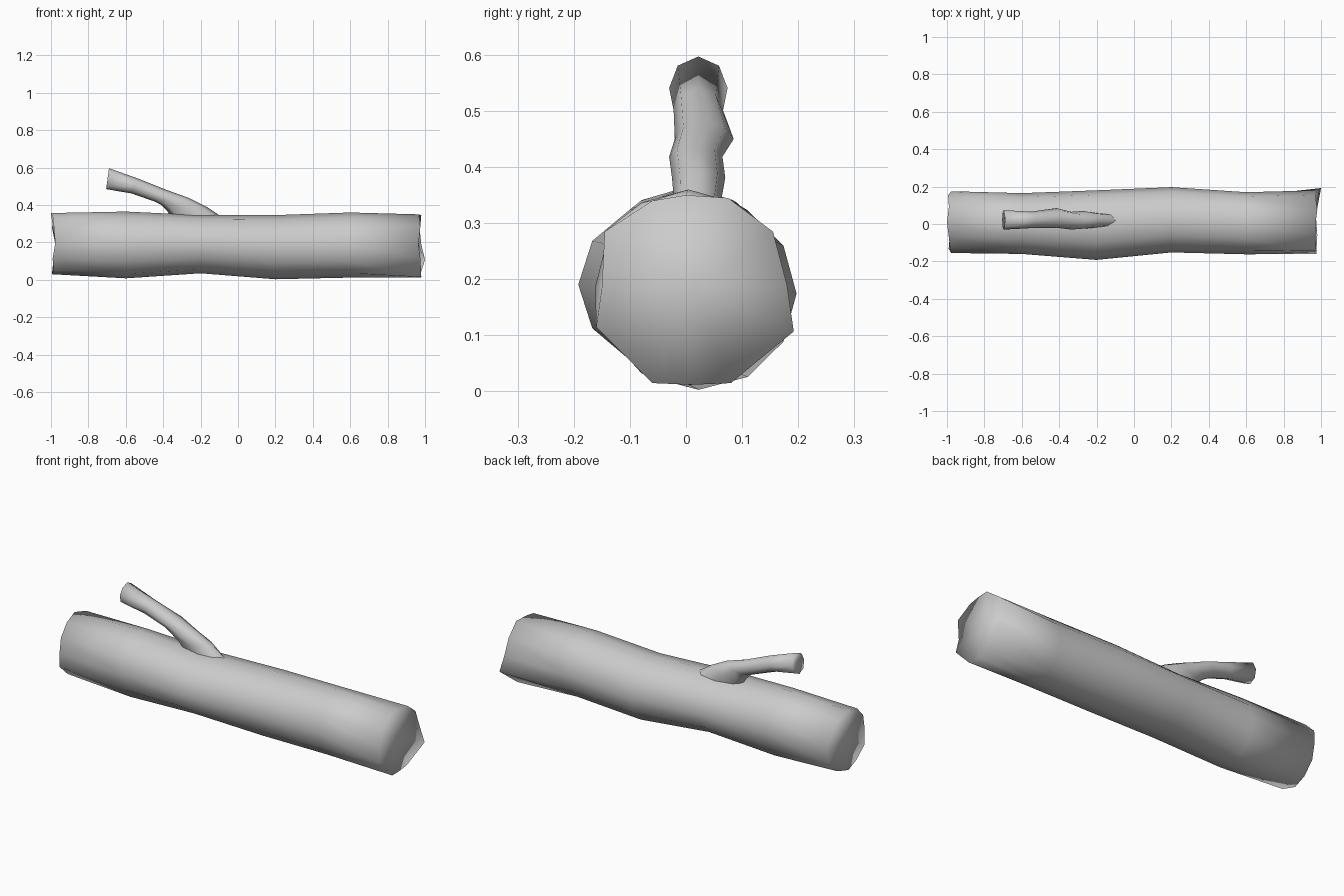
import bpy, bmesh, math
from mathutils import Vector

if "Cube" in bpy.data.objects:
    bpy.data.objects.remove(bpy.data.objects["Cube"])


def ring(top, bottom, y0, y1, sides, jag=None):
    """Ring spanned by a top and bottom point (x, z) and a y range."""
    t = Vector((top[0], 0, top[1]))
    b = Vector((bottom[0], 0, bottom[1]))
    mid, up = (t + b) / 2, (t - b) / 2
    mid.y = (y0 + y1) / 2
    pts = []
    for i in range(sides):
        a = math.tau * i / sides
        p = mid + Vector((0, (y1 - y0) / 2 * math.cos(a), 0)) + up * math.sin(a)
        if jag:
            p.x += jag[i % len(jag)]
        pts.append(p)
    return pts


def loft(name, rings, start=None, end=None):
    """Skin the rings; start/end are the x insets of the fan caps."""
    bm = bmesh.new()
    loops = [[bm.verts.new(p) for p in r] for r in rings]
    n = len(loops[0])
    for a, b in zip(loops, loops[1:]):
        for i in range(n):
            j = (i + 1) % n
            bm.faces.new((a[i], a[j], b[j], b[i]))
    for lp, inset in ((loops[0], start), (loops[-1], end)):
        if inset is not None:
            c = sum((v.co for v in lp), Vector()) / n
            c.x += inset
            cv = bm.verts.new(c)
            for i in range(n):
                bm.faces.new((lp[i], lp[(i + 1) % n], cv))
    bmesh.ops.recalc_face_normals(bm, faces=bm.faces)
    me = bpy.data.meshes.new(name)
    bm.to_mesh(me)
    bm.free()
    for p in me.polygons:
        p.use_smooth = True
    ob = bpy.data.objects.new(name, me)
    bpy.context.collection.objects.link(ob)
    return ob


# Trunk: uneven rings along x (x, z top, z bottom, y min, y max)
sections = [(-0.60, 0.365, 0.008, -0.160, 0.165),
            (-0.20, 0.346, 0.035, -0.192, 0.180),
            (0.20, 0.346, 0.003, -0.152, 0.197),
            (0.60, 0.360, 0.012, -0.162, 0.170)]
trunk = [ring((-0.99, 0.357), (-0.985, 0.030), -0.155, 0.175, 12,
              (0.01, -0.005, 0.0, -0.01, 0.0, 0.005))]
trunk += [ring((x, t), (x, b), y0, y1, 12) for x, t, b, y0, y1 in sections]

# Splintered right end
end_yz = [(.18, .19), (.155, .285), (.075, .345), (0, .35), (-.06, .34), (-.145, .285),
          (-.15, .185), (-.16, .115), (-.06, .015), (.01, .012), (.08, .015), (.192, .107)]
end_x = [.98, .97, .98, .97, .97, .975, .965, .975, .98, .975, .97, 1.0]
trunk.append([Vector((x, y, z)) for x, (y, z) in zip(end_x, end_yz)])
loft("trunk", trunk, 0.01, -0.01)

# Branch stub leaning back from the top of the trunk
branch = [ring((-0.07, 0.325), (-0.35, 0.325), -0.02, 0.06, 8),
          ring((-0.17, 0.392), (-0.38, 0.37), -0.025, 0.070, 8),
          ring((-0.26, 0.437), (-0.41, 0.40), -0.030, 0.065, 8),
          ring((-0.38, 0.480), (-0.45, 0.42), -0.020, 0.085, 8),
          ring((-0.53, 0.540), (-0.57, 0.462), -0.022, 0.066, 8),
          ring((-0.69, 0.597), (-0.705, 0.485), -0.030, 0.074, 8)]
loft("branch", branch, None, 0.01)
